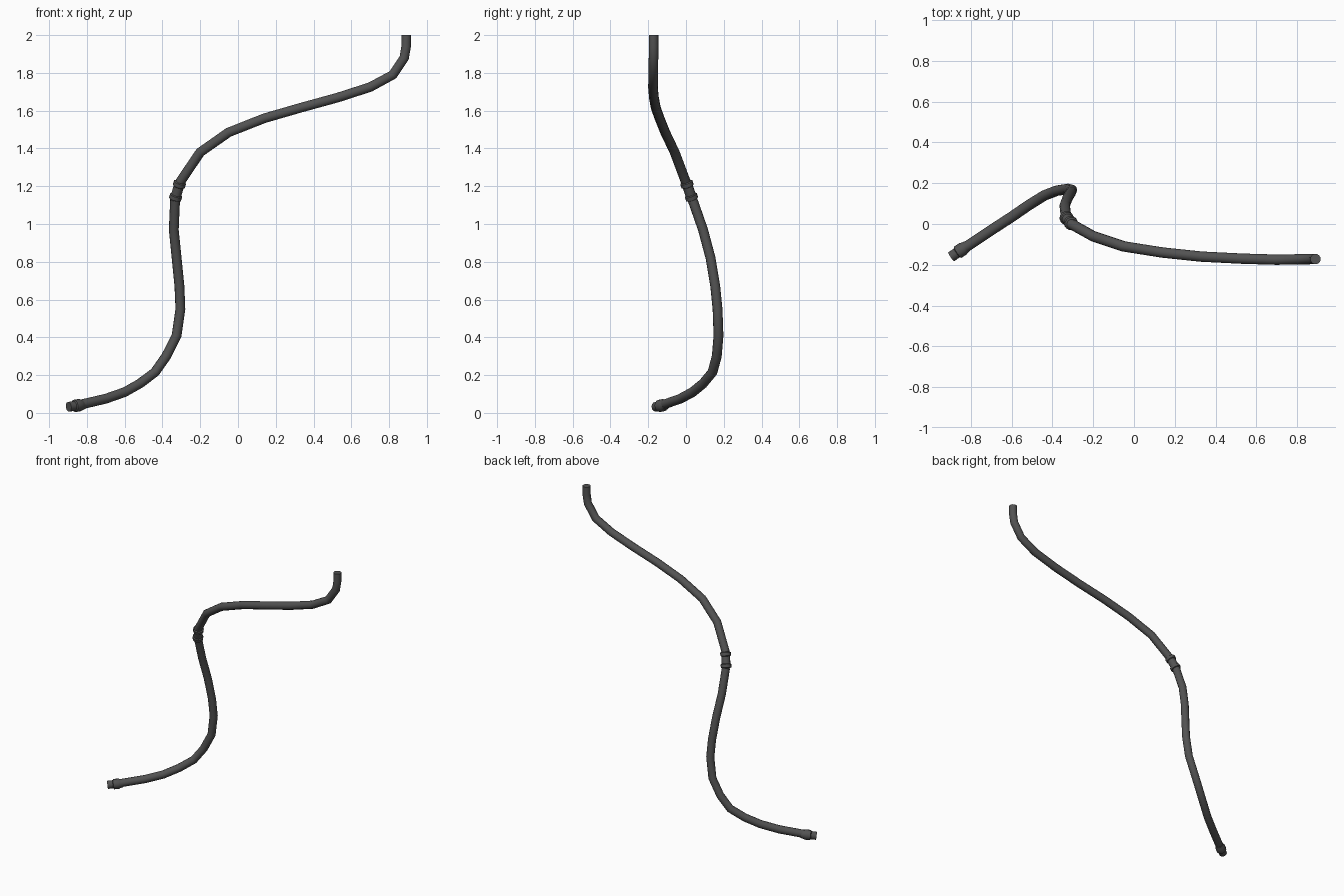
import bpy, bmesh, math
from mathutils import Vector

if "Cube" in bpy.data.objects:
    bpy.data.objects.remove(bpy.data.objects["Cube"])

rubber = bpy.data.materials.new("dark grey rubber")
rubber.diffuse_color = (0.085, 0.085, 0.085, 1)
rubber.use_nodes = True
rubber.node_tree.nodes["Principled BSDF"].inputs["Base Color"].default_value = rubber.diffuse_color
SIDES = 12


def finish(ob):
    ob.data.materials.clear()
    ob.data.materials.append(rubber)
    bpy.ops.object.select_all(action='DESELECT')
    ob.select_set(True)
    bpy.context.view_layer.objects.active = ob
    bpy.ops.object.shade_smooth_by_angle(angle=math.radians(32))


def hose(name, pts, radius=0.026):
    cu = bpy.data.curves.new(name + "_path", 'CURVE')
    cu.dimensions = '3D'
    cu.bevel_depth = radius
    cu.bevel_resolution = (SIDES - 4) // 2
    cu.use_fill_caps = True
    sp = cu.splines.new('POLY')
    sp.points.add(len(pts) - 1)
    for p, co in zip(sp.points, pts):
        p.co = (*co, 1)
    ob = bpy.data.objects.new(name, cu)
    bpy.context.collection.objects.link(ob)
    bpy.ops.object.select_all(action='DESELECT')
    ob.select_set(True)
    bpy.context.view_layer.objects.active = ob
    bpy.ops.object.convert(target='MESH')
    finish(bpy.context.object)


def fitting(name, start, end, profile):
    """Turned part: profile is (distance, radius) along start -> end."""
    start, end = Vector(start), Vector(end)
    rot = (end - start).to_track_quat('Z', 'Y')
    bm = bmesh.new()
    rings = []
    for d, r in profile:
        rings.append([bm.verts.new((r * math.cos(a), r * math.sin(a), d))
                      for a in (2 * math.pi * i / SIDES for i in range(SIDES))])
    for a, b in zip(rings, rings[1:]):
        for i in range(SIDES):
            j = (i + 1) % SIDES
            bm.faces.new((a[i], a[j], b[j], b[i]))
    bm.faces.new(rings[0][::-1])
    bm.faces.new(rings[-1])
    me = bpy.data.meshes.new(name)
    bm.to_mesh(me)
    bm.free()
    ob = bpy.data.objects.new(name, me)
    ob.location = start
    ob.rotation_mode = 'QUATERNION'
    ob.rotation_quaternion = rot
    bpy.context.collection.objects.link(ob)
    finish(ob)


# lower hose
hose("lower_hose", [
    (-0.85, -0.13, 0.04), (-0.70, -0.03, 0.075), (-0.60, 0.035, 0.11),
    (-0.52, 0.09, 0.155), (-0.44, 0.14, 0.215), (-0.38, 0.163, 0.30),
    (-0.325, 0.172, 0.41), (-0.305, 0.167, 0.55), (-0.31, 0.155, 0.67),
    (-0.325, 0.13, 0.82), (-0.34, 0.09, 0.97), (-0.333, 0.034, 1.13)])

# upper hose
hose("upper_hose", [
    (-0.308, 0.0, 1.22), (-0.20, -0.06, 1.38), (-0.05, -0.11, 1.485),
    (0.14, -0.14, 1.56), (0.33, -0.16, 1.615), (0.53, -0.17, 1.67),
    (0.70, -0.175, 1.725), (0.82, -0.173, 1.79), (0.88, -0.172, 1.88),
    (0.89, -0.172, 1.94), (0.89, -0.172, 2.0)])

# two-ring coupling joining the hoses
fitting("hose_coupling", (-0.334, 0.033, 1.13), (-0.304, -0.002, 1.23), [
    (0, 0.027), (0.003, 0.034), (0.024, 0.034), (0.028, 0.028),
    (0.074, 0.028), (0.078, 0.034), (0.099, 0.034), (0.103, 0.027)])

# nozzle at the lower end
fitting("end_nozzle", (-0.897, -0.161, 0.032), (-0.80, -0.095, 0.047), [
    (0, 0.026), (0.035, 0.026), (0.039, 0.033), (0.072, 0.033),
    (0.078, 0.030), (0.098, 0.026)])
